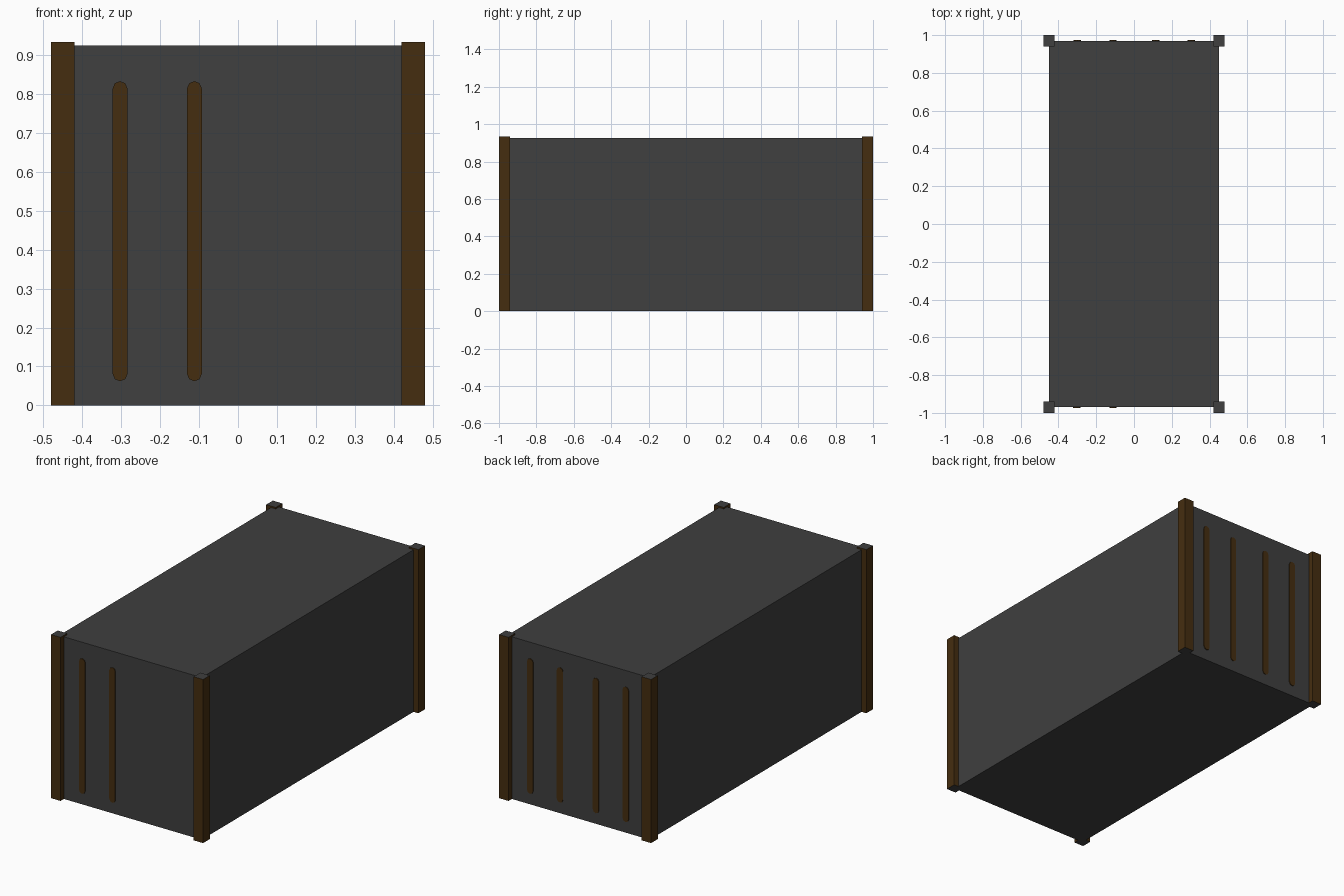
import bpy, bmesh, math

if "Cube" in bpy.data.objects:
    bpy.data.objects.remove(bpy.data.objects["Cube"])

def material(name, rgb):
    m = bpy.data.materials.new(name)
    m.diffuse_color = (*rgb, 1)
    m.use_nodes = True
    m.node_tree.nodes["Principled BSDF"].inputs["Base Color"].default_value = m.diffuse_color
    return m

GREY = material("dark grey", (0.050, 0.050, 0.050))
BROWN = material("rust brown", (0.060, 0.027, 0.005))

def finish(name, bm, mats):
    bmesh.ops.recalc_face_normals(bm, faces=bm.faces)
    me = bpy.data.meshes.new(name)
    bm.to_mesh(me)
    bm.free()
    for m in mats:
        me.materials.append(m)
    ob = bpy.data.objects.new(name, me)
    bpy.context.collection.objects.link(ob)
    return ob

def box(name, centre, size, mats, grey_ends=False):
    bm = bmesh.new()
    bmesh.ops.create_cube(bm, size=1)
    for v in bm.verts:
        v.co = [c + s * k for c, s, k in zip(centre, size, v.co)]
    if grey_ends:  # horizontal faces take the second colour
        bm.normal_update()
        for f in bm.faces:
            f.material_index = 1 if abs(f.normal.z) > 0.5 else 0
    return finish(name, bm, mats)

def bar(name, x, side):
    """Thin upright bar with rounded ends, lying on an end wall."""
    r, z0, z1 = 0.019, 0.062, 0.833
    bm = bmesh.new()
    pts = []
    for cz, start in ((z1 - r, 0), (z0 + r, math.pi)):
        for i in range(5):
            a = start + math.pi * i / 4
            pts.append((x + r * math.cos(a), cz + r * math.sin(a)))
    face = bm.faces.new([bm.verts.new((px, side * 0.968, pz)) for px, pz in pts])
    ext = bmesh.ops.extrude_face_region(bm, geom=[face])
    for v in ext["geom"]:
        if isinstance(v, bmesh.types.BMVert):
            v.co.y = side * 0.974
    bmesh.ops.delete(bm, geom=[face], context='FACES_ONLY') if face.is_valid else None
    return finish(name, bm, [BROWN])

# container body
box("container_body", (0, 0, 0.4625), (0.90, 1.94, 0.925), [GREY])

# corner posts with grey tops and bottoms
for sx, xn in ((-1, "left"), (1, "right")):
    for sy, yn in ((-1, "front"), (1, "back")):
        box(f"{yn}_{xn}_post", (sx * 0.45, sy * 0.97, 0.4667),
            (0.06, 0.06, 0.9334), [BROWN, GREY], True)

# locking bars: two on the front, four on the back
for i, x in enumerate((-0.303, -0.112)):
    bar(f"front_bar_{i + 1}", x, -1)
for i, x in enumerate((-0.30, -0.112, 0.115, 0.303)):
    bar(f"back_bar_{i + 1}", x, 1)
